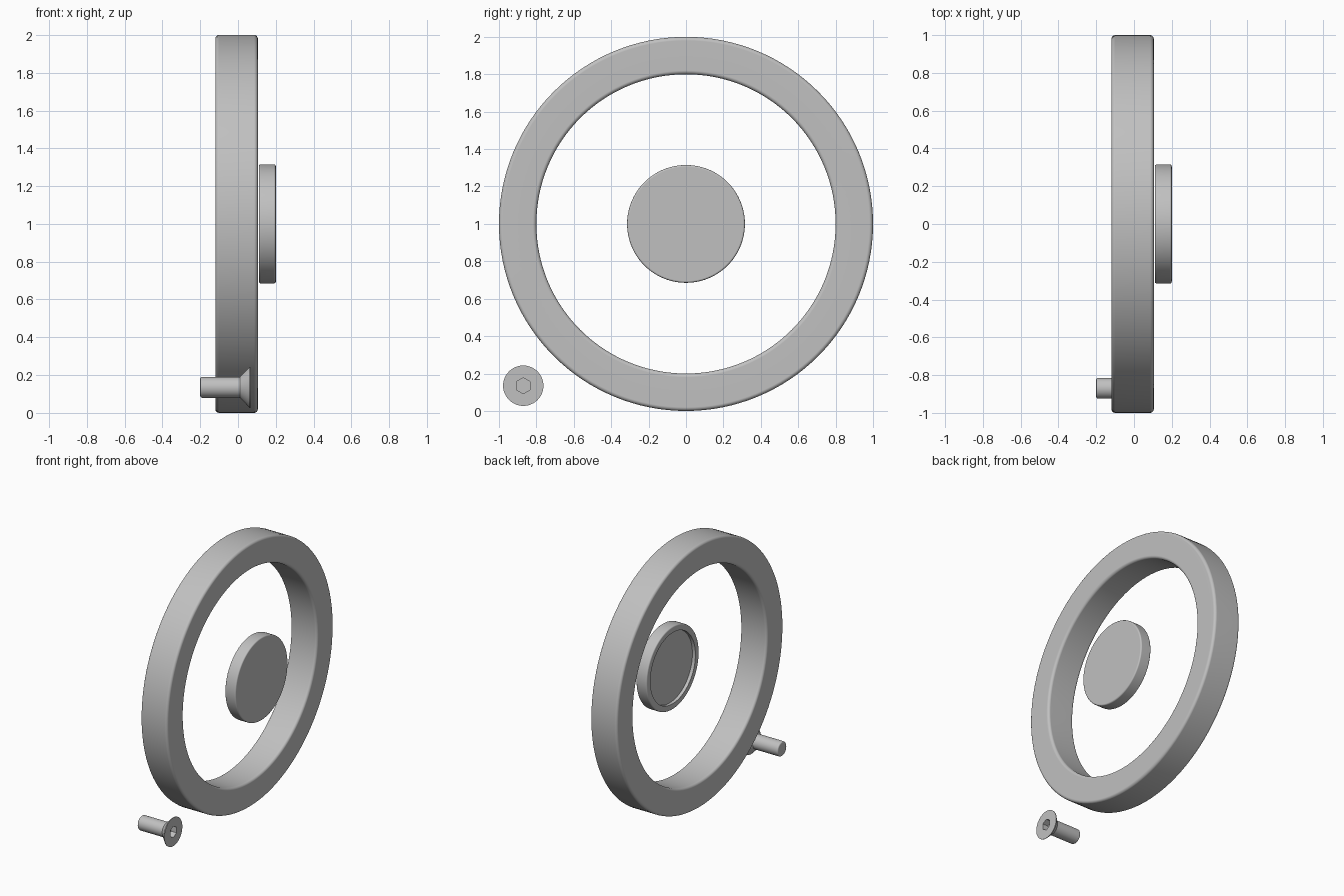
import bpy, bmesh, math

cube = bpy.data.objects.get("Cube")
if cube:
    bpy.data.objects.remove(cube, do_unlink=True)

metal = bpy.data.materials.new("grey_metal")
metal.use_nodes = True
grey = (0.53, 0.53, 0.53, 1)
metal.diffuse_color = grey
metal.node_tree.nodes["Principled BSDF"].inputs["Base Color"].default_value = grey


def round_section(radius):
    return lambda a: radius


def hex_section(apothem):
    # polar radius of a hexagon with a corner at the top
    def radius(a):
        off = (a - math.pi / 6) % (math.pi / 3) - math.pi / 6
        return apothem / math.cos(off)
    return radius


def lathe(name, profile, centre, segs, closed=False, bevel=0.0, bevel_if=None):
    """Spin (x, section) pairs about the x axis, then round the chosen edges."""
    bm = bmesh.new()
    rings = []
    for x, section in profile:
        ring = []
        for i in range(segs):
            a = 2 * math.pi * i / segs
            r = section(a)
            ring.append(bm.verts.new((x, r * math.cos(a), r * math.sin(a))))
        rings.append(ring)
    pairs = list(zip(rings, rings[1:]))
    if closed:
        pairs.append((rings[-1], rings[0]))
    else:
        bm.faces.new(rings[0])
        bm.faces.new(rings[-1])
    for p, q in pairs:
        for i in range(segs):
            j = (i + 1) % segs
            bm.faces.new((p[i], p[j], q[j], q[i]))
    bmesh.ops.recalc_face_normals(bm, faces=bm.faces[:])
    if bevel:
        edges = [e for e in bm.edges if e.calc_face_angle(0) > math.radians(40)
                 and (bevel_if is None or all(bevel_if(v.co) for v in e.verts))]
        bmesh.ops.bevel(bm, geom=edges, offset=bevel, segments=4,
                        profile=0.5, affect='EDGES', clamp_overlap=True)
    mesh = bpy.data.meshes.new(name)
    bm.to_mesh(mesh)
    bm.free()
    mesh.materials.append(metal)
    ob = bpy.data.objects.new(name, mesh)
    ob.location = centre
    bpy.context.collection.objects.link(ob)
    bpy.ops.object.select_all(action='DESELECT')
    ob.select_set(True)
    bpy.context.view_layer.objects.active = ob
    bpy.ops.object.shade_smooth_by_angle(angle=math.radians(32))
    normals = ob.modifiers.new("flat_face_normals", 'WEIGHTED_NORMAL')
    normals.keep_sharp = True
    return ob


# Large rim with rounded edges
outer, inner = round_section(1.0), round_section(0.8)
lathe("rim", [(-0.12, outer), (0.105, outer), (0.105, inner), (-0.12, inner)],
      (0, 0, 1), 128, closed=True, bevel=0.02)

# Centre cap: solid on one side, shallow recess on the other
edge, lip = round_section(0.315), round_section(0.27)
lathe("centre_cap", [(0.135, lip), (0.11, lip), (0.11, edge), (0.2, edge)],
      (0, 0, 1), 96, bevel=0.01, bevel_if=lambda co: math.hypot(co.y, co.z) > 0.3)

# Countersunk screw with a hexagonal socket
shank, head, socket = round_section(0.055), round_section(0.108), hex_section(0.037)
lathe("screw", [(-0.2, shank), (0.01, shank), (0.062, head), (0.066, head),
                (0.066, socket), (0.02, socket)],
      (0, -0.87, 0.135), 48, bevel=0.01, bevel_if=lambda co: co.x < -0.1)
